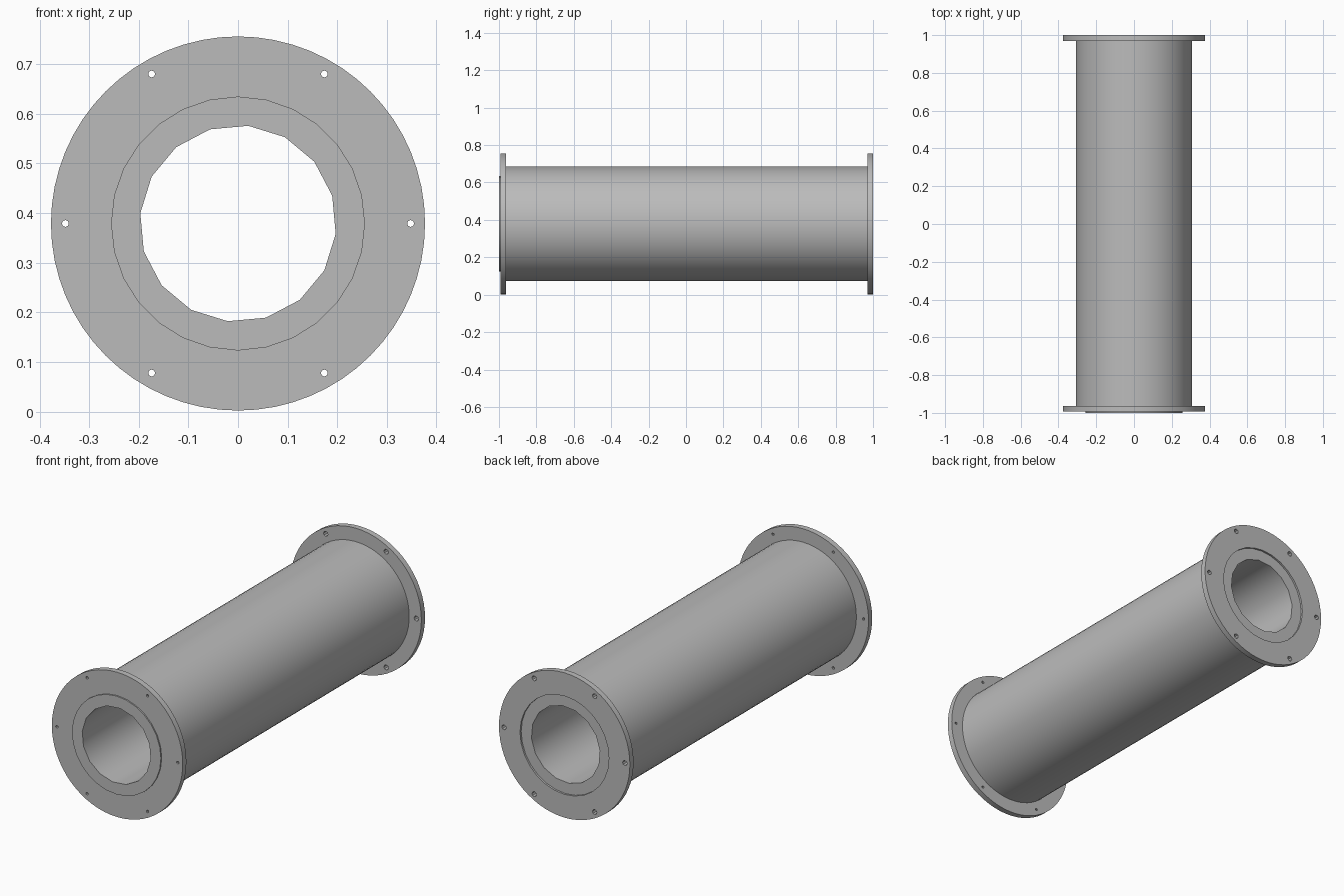
import bpy, bmesh, math
from mathutils import Matrix

if "Cube" in bpy.data.objects:
    bpy.data.objects.remove(bpy.data.objects["Cube"], do_unlink=True)

AXIS_Z = 0.379
OUTER_R, PIPE_R, LINER_R, BORE_R = 0.377, 0.307, 0.256, 0.198
BOLT_CIRCLE = 0.348

grey = bpy.data.materials.new("grey_metal")
grey.use_nodes = True
grey.diffuse_color = (0.5, 0.5, 0.5, 1)
grey.node_tree.nodes["Principled BSDF"].inputs["Base Color"].default_value = (0.5, 0.5, 0.5, 1)


def add_cylinder(bm, radius, y0, y1, sides, turn=0.0, x=0.0, z=0.0):
    """Cylinder lying along y, offset from the pipe axis."""
    place = (Matrix.Translation((x, (y0 + y1) / 2, AXIS_Z + z))
             @ Matrix.Rotation(math.pi / 2, 4, 'X')
             @ Matrix.Rotation(math.radians(turn), 4, 'Z'))
    bmesh.ops.create_cone(bm, cap_ends=True, segments=sides, radius1=radius,
                          radius2=radius, depth=y1 - y0, matrix=place)


def to_object(bm, name):
    mesh = bpy.data.meshes.new(name)
    bm.to_mesh(mesh)
    bm.free()
    mesh.materials.append(grey)
    obj = bpy.data.objects.new(name, mesh)
    bpy.context.collection.objects.link(obj)
    return obj


def ring(name, outer, inner, y0, y1, sides, inner_sides, turn=0.0, hole_r=None):
    """Tube with a drilled bore and, if asked, six bolt holes."""
    body = bmesh.new()
    add_cylinder(body, outer, y0, y1, sides)
    obj = to_object(body, name)

    drill = bmesh.new()
    add_cylinder(drill, inner, y0 - 0.1, y1 + 0.1, inner_sides, turn)
    if hole_r:
        for i in range(6):
            a = i * math.pi / 3
            add_cylinder(drill, hole_r, y0 - 0.1, y1 + 0.1, 8, 0,
                         BOLT_CIRCLE * math.cos(a), BOLT_CIRCLE * math.sin(a))
    cutter = to_object(drill, name + "_cutter")
    cutter.hide_render = True

    cut = obj.modifiers.new("drill", 'BOOLEAN')
    cut.operation = 'DIFFERENCE'
    cut.solver = 'EXACT'
    cut.object = cutter
    bpy.ops.object.select_all(action='DESELECT')
    obj.select_set(True)
    bpy.context.view_layer.objects.active = obj
    bpy.ops.object.modifier_apply(modifier=cut.name)
    bpy.data.objects.remove(cutter, do_unlink=True)
    bpy.ops.object.shade_smooth_by_angle(angle=math.radians(35))
    return obj


# Outer pipe wall between the flanges
ring("pipe", PIPE_R, LINER_R, -0.965, 0.972, 64, 28)

# Liner: stands proud at the front, sits recessed at the back
ring("liner", LINER_R, BORE_R, -1.0, 0.99, 28, 16, turn=-6)

# Bolted end flanges
ring("front_flange", OUTER_R, LINER_R, -0.993, -0.963, 64, 28, hole_r=0.007)
ring("back_flange", OUTER_R, LINER_R, 0.97, 1.0, 64, 28, hole_r=0.013)
